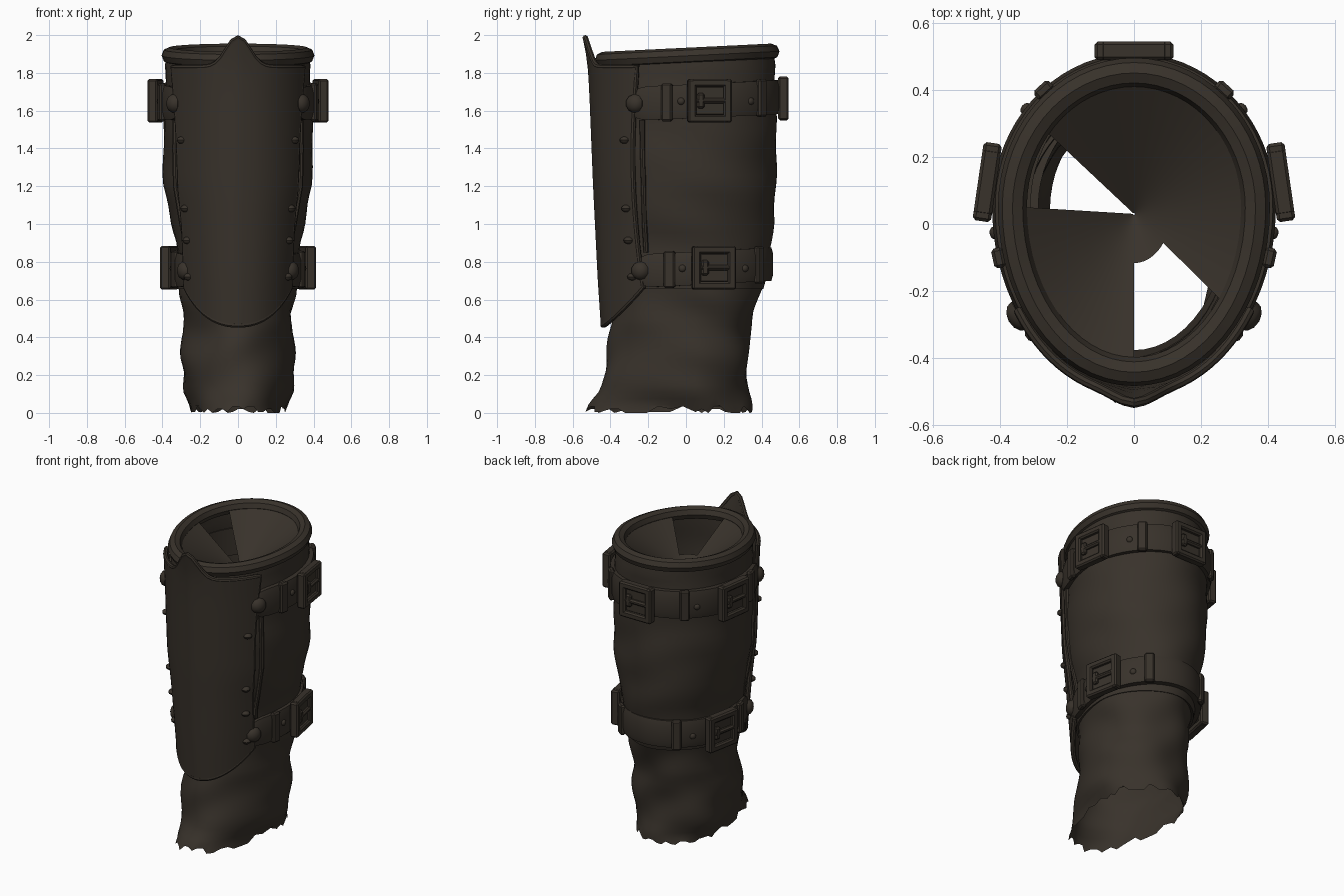
import bpy, bmesh, math, random
from mathutils import Vector, Matrix

if "Cube" in bpy.data.objects:
    bpy.data.objects.remove(bpy.data.objects["Cube"])

random.seed(4)
rad = math.radians
mat = bpy.data.materials.new("dark brown leather")
mat.diffuse_color = (0.040, 0.032, 0.024, 1)
mat.use_nodes = True
mat.node_tree.nodes["Principled BSDF"].inputs["Base Color"].default_value = mat.diffuse_color
YC = 0.05

# leg profile: z, half width, front y, back y
LEG = [(0.0, .25, -.55, .35), (.05, .255, -.51, .34), (.12, .29, -.45, .325), (.3, .305, -.415, .33),
       (.42, .285, -.40, .34), (.52, .29, -.39, .36), (.62, .305, -.39, .38), (.7, .305, -.40, .405),
       (.9, .315, -.42, .44), (1.0, .34, -.43, .455), (1.2, .38, -.44, .465), (1.4, .385, -.45, .465),
       (1.6, .38, -.455, .465), (1.8, .37, -.455, .46), (2.0, .37, -.44, .46)]
# shin plate profile, same columns
SHIN = [(.4, .31, -.43, .4), (.7, .335, -.45, .4), (1.0, .365, -.465, .4), (1.2, .395, -.475, .4),
        (1.7, .41, -.495, .4), (1.86, .415, -.505, .4), (2.0, .42, -.532, .4)]


def lerp_profile(prof, z):
    z = min(max(z, prof[0][0]), prof[-1][0])
    for p, q in zip(prof, prof[1:]):
        if z <= q[0]:
            t = (z - p[0]) / (q[0] - p[0])
            return [p[i] + (q[i] - p[i]) * t for i in (1, 2, 3)]


def point(z, deg, off=0.0, prof=LEG):
    """Point on the egg-shaped section at height z; -90 degrees is the front."""
    w, f, b = lerp_profile(prof, z)
    c, s = math.cos(rad(deg)), math.sin(rad(deg))
    ry = (b - YC) if s > 0 else (YC - f)
    return Vector(((w + off) * c, YC + (ry + off) * s, z))


def finish(name, bm):
    bmesh.ops.recalc_face_normals(bm, faces=bm.faces)
    me = bpy.data.meshes.new(name)
    bm.to_mesh(me)
    bm.free()
    me.materials.append(mat)
    ob = bpy.data.objects.new(name, me)
    bpy.context.collection.objects.link(ob)
    return ob


def grid(name, rows, closed=False, caps=False, skip=None):
    """Skin a list of equal-length point rows."""
    bm = bmesh.new()
    vs = [[bm.verts.new(p) for p in r] for r in rows]
    n, m = len(rows), len(rows[0])
    for i in range(n - 1):
        for j in range(m if closed else m - 1):
            if skip and skip(i, j):
                continue
            a, b = vs[i], vs[i + 1]
            bm.faces.new((a[j], a[(j + 1) % m], b[(j + 1) % m], b[j]))
    if caps:
        bm.faces.new(vs[0])
        bm.faces.new(vs[-1])
    return finish(name, bm)


def tube(name, path, r, closed=False):
    cu = bpy.data.curves.new(name, 'CURVE')
    cu.dimensions, cu.bevel_depth, cu.bevel_resolution = '3D', r, 2
    cu.use_fill_caps = True
    sp = cu.splines.new('POLY')
    sp.points.add(len(path) - 1)
    for p, q in zip(sp.points, path):
        p.co = (*q, 1)
    sp.use_cyclic_u = closed
    cu.materials.append(mat)
    ob = bpy.data.objects.new(name, cu)
    bpy.context.collection.objects.link(ob)


def ring(z, off, amp, n=56):
    out = []
    for k in range(n):
        d = 360 * k / n
        wr = amp * (math.sin(z * 21 + 2.2 * math.sin(rad(2 * d))) + .6 * math.sin(rad(5 * d) + z * 9))
        out.append(point(z, d, off + wr))
    return out


# wrinkled ankle cloth with a ragged hem
rows = [ring(z, 0, .008) for z in [.04 + .035 * i for i in range(19)]]
hem = []
for p in ring(0, 0, .004):
    p.z = random.choice((0, .005, .02, .035))
    p.y += p.z * .8 * (p.y < -.2)
    hem.append(p)
grid("ankle_cloth", [hem] + rows, closed=True)

# leather calf sleeve, tucked in at the bottom and running up under the rim
zs = [.655 + .05 * i for i in range(24)] + [1.84]
grid("calf_sleeve", [ring(.665, -.02, 0)] + [ring(z, .012, .004) for z in zs] + [ring(1.9, .005, 0)], closed=True)

# padded top rim, slightly higher at the back
def rim_pt(d, off):
    p = point(1.9, d, off)
    return Vector((p.x, p.y, 1.89 + .022 * p.y / .45))

tube("top_rim", [rim_pt(6 * k, -.008) for k in range(60)], .043, closed=True)

# funnel lining inside, torn open in two wedges
apex = Vector((0, .03, 1.66))
lining = [[rim_pt(7.5 * k, -.045).lerp(apex, i / 6.05) for k in range(48)] for i in range(7)]

def torn(i, j):
    d = 7.5 * j
    return 142 <= d < 180 or (270 <= d < 318 and i < 4)

grid("inner_lining", lining, closed=True, skip=torn)

# shin plate: peaked top, rounded bottom, slight centre ridge
def shin_pt(u, v, off=0):
    top = 1.83 + .155 * math.exp(-(u / .2) ** 2)
    low = .465 + .2 * abs(u) ** 2.2
    z = low + (top - low) * v
    half = 51 + 5 * abs(2 * v - 1) ** 2
    p = point(z, -90 + u * half, off, SHIN)
    p.y -= .004 * math.exp(-(u / .08) ** 2)
    return p

US = [-1 + i / 14 for i in range(29)]
VS = [j / 18 for j in range(19)]
plate = grid("shin_plate", [[shin_pt(u, v) for u in US] for v in VS])
sol = plate.modifiers.new("thickness", 'SOLIDIFY')
sol.thickness, sol.offset = .026, 0
edge = [shin_pt(u, 0) for u in US] + [shin_pt(1, v) for v in VS[1:]]
edge += [shin_pt(u, 1) for u in US[-2::-1]] + [shin_pt(-1, v) for v in VS[-2:0:-1]]
tube("shin_plate_edge", edge, .015, closed=True)

# side seams behind the shin plate
for s in (-1, 1):
    seam = [point(z, -90 + s * 57, .014) for z in [.85 + .05 * i for i in range(15)]]
    tube("side_seam", seam, .014)


def frame_at(z, d, off):
    """Matrix whose x runs along the strap, y up, z outward."""
    p = point(z, d, off)
    t = (point(z, d + 3, off) - point(z, d - 3, off)).normalized()
    up = Vector((0, 0, 1))
    o = t.cross(up).normalized()
    m = Matrix((t, up, o)).transposed().to_4x4()
    m.translation = p
    return m


def boxes(name, m, parts):
    """Bevelled boxes (centre, size) placed in a local frame."""
    bm = bmesh.new()
    for c, s in parts:
        bmesh.ops.create_cube(bm, size=1, matrix=m @ Matrix.Translation(c) @ Matrix.Diagonal((*s, 1)))
    bmesh.ops.bevel(bm, geom=bm.edges[:], offset=.009, segments=1, affect='EDGES')
    return finish(name, bm)


def rivet(name, m, r):
    bm = bmesh.new()
    bmesh.ops.create_uvsphere(bm, u_segments=10, v_segments=6, radius=r,
                              matrix=m @ Matrix.Diagonal((1, 1, .7, 1)))
    finish(name, bm)


for s in (-1, 1):
    for v in (.08, .24, .38, .68):
        rivet("shin_rivet", Matrix.Translation(shin_pt(s * .9, v, .008)), .028)

BUCKLE = [((-.095, 0, .01), (.045, .23, .055)), ((.095, 0, .01), (.045, .23, .055)),
          ((0, .095, .01), (.2, .042, .055)), ((0, -.095, .01), (.2, .042, .055)),
          ((0, 0, .0), (.17, .16, .035)), ((.01, 0, .022), (.17, .028, .03)),
          ((-.05, 0, .022), (.04, .08, .03))]


def strap(label, zc, half, buckles, keepers):
    # band with rounded ends, running around the back
    rows = []
    for i in range(53):
        d = -42 + 264 * i / 52
        h = half * (.45, .8, .95, 1)[min(i, 52 - i, 3)]
        zz = zc + .022 * math.sin(rad(d))
        row = []
        for dz, o in [(-h, 0), (-h, .036), (-h * .6, .045), (h * .6, .045), (h, .036), (h, 0)]:
            p = point(zc, d, o)
            row.append(Vector((p.x, p.y, zz + dz)))
        rows.append(row)
    grid(label + "_strap", rows, closed=True, caps=True)
    for d in buckles:
        off = .042 if d == 90 else .055
        boxes(label + "_buckle", frame_at(zc + .015 * math.sin(rad(d)), d, off), BUCKLE)
    for d in keepers:
        boxes(label + "_keeper", frame_at(zc + .022 * math.sin(rad(d)), d, .042),
              [((0, 0, 0), (.06, half * 2 + .02, .035))])
    for d in (-36, 216):
        rivet(label + "_end_rivet", frame_at(zc - .012, d, .045), .05)
    for d in (-8, 40, 140, 188):
        rivet(label + "_hole_stud", frame_at(zc, d, .043), .02)


strap("upper", 1.65, .09, (9, 171, 90), (-16, 50, 130, 196))
strap("lower", .765, .088, (13, 167), (-16, 55, 125, 196))

# convert tubes to meshes and shade
bpy.ops.object.select_all(action='SELECT')
bpy.context.view_layer.objects.active = plate
bpy.ops.object.convert(target='MESH')
bpy.ops.object.shade_smooth_by_angle(angle=rad(35))
